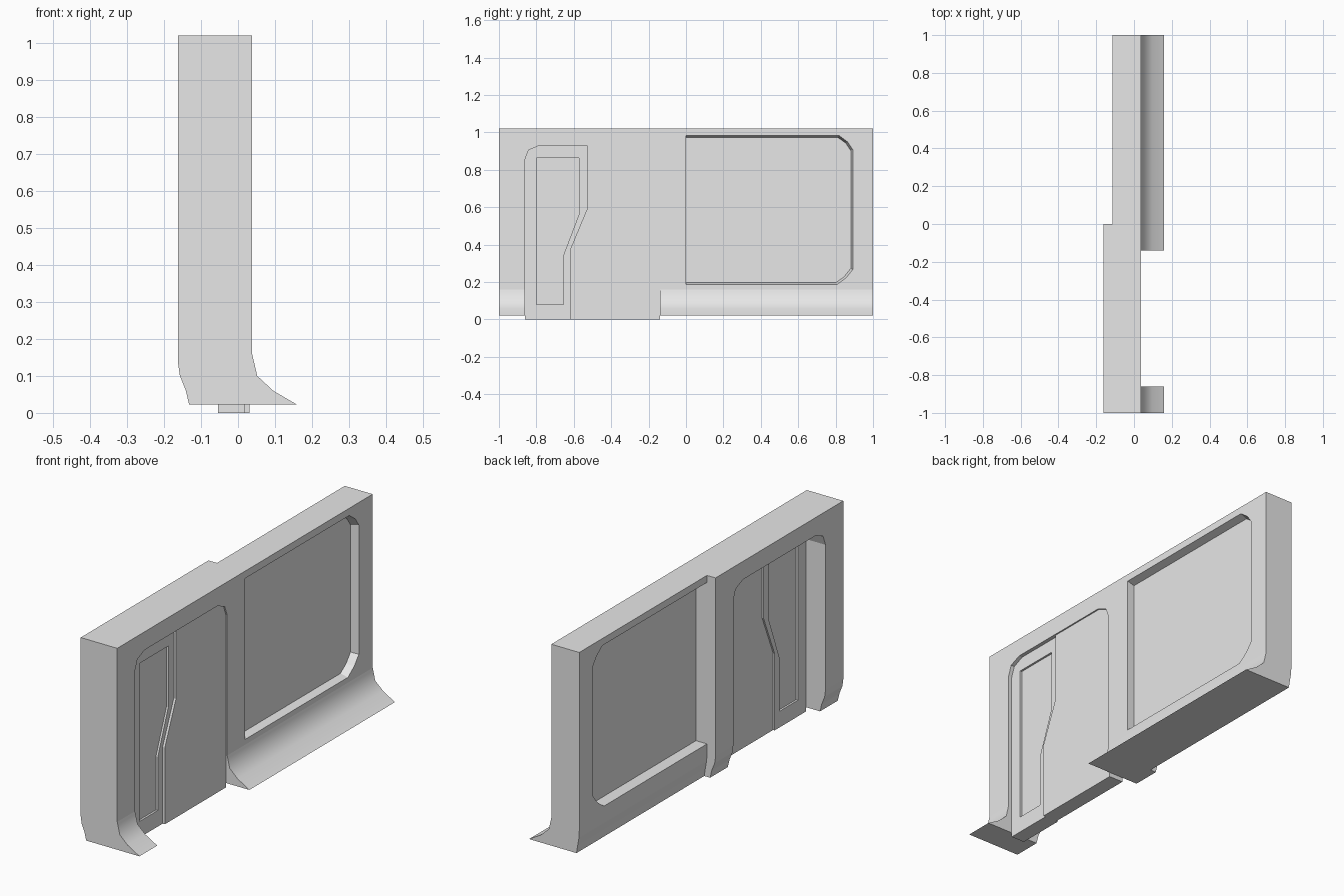
import bpy, bmesh

if "Cube" in bpy.data.objects:
    bpy.data.objects.remove(bpy.data.objects["Cube"])

grey = bpy.data.materials.new("plain grey")
grey.diffuse_color = (0.8, 0.8, 0.8, 1)
grey.use_nodes = True
grey.node_tree.nodes["Principled BSDF"].inputs["Base Color"].default_value = grey.diffuse_color


def loft(name, ring_a, ring_b):
    """Solid between two matching rings of 3D points."""
    bm = bmesh.new()
    a = [bm.verts.new(p) for p in ring_a]
    b = [bm.verts.new(p) for p in ring_b]
    n = len(a)
    bm.faces.new(a)
    bm.faces.new(b[::-1])
    for i in range(n):
        j = (i + 1) % n
        bm.faces.new((a[i], b[i], b[j], a[j]))
    bmesh.ops.recalc_face_normals(bm, faces=bm.faces)
    me = bpy.data.meshes.new(name)
    bm.to_mesh(me)
    bm.free()
    me.materials.append(grey)
    ob = bpy.data.objects.new(name, me)
    bpy.context.collection.objects.link(ob)
    return ob


def along_y(name, xz, y0, y1):
    return loft(name, [(x, y0, z) for x, z in xz], [(x, y1, z) for x, z in xz])


def along_x(name, yz, x0, x1, yz1=None):
    return loft(name, [(x0, y, z) for y, z in yz], [(x1, y, z) for y, z in yz1 or yz])


def cut(ob, cutter):
    """Subtract the cutter, bake the result and discard the cutter."""
    mod = ob.modifiers.new("cut", 'BOOLEAN')
    mod.operation = 'DIFFERENCE'
    mod.solver = 'EXACT'
    mod.object = cutter
    deps = bpy.context.evaluated_depsgraph_get()
    me = bpy.data.meshes.new_from_object(ob.evaluated_get(deps))
    ob.modifiers.clear()
    ob.data = me
    bpy.data.objects.remove(cutter)


def smooth_skirt(ob):
    """Smooth only the curved skirt faces on the outer side."""
    for p in ob.data.polygons:
        p.use_smooth = p.normal.z > 0.1 and p.center.z < 0.147


# Shared outer side of the wall: flat face, thin lip, flared skirt
OUTER = [(0.038, 1.02), (0.038, 0.16), (0.041, 0.147),
         (0.052, 0.10), (0.095, 0.06), (0.16, 0.022)]

# Wall half with the doorway
door_wall = along_y("door_wall", OUTER + [
    (-0.132, 0.022), (-0.141, 0.06), (-0.157, 0.10), (-0.162, 0.135), (-0.162, 1.02)], -1, 0)
arch_left = [(-0.861, 0.855), (-0.842, 0.905), (-0.785, 0.93)]
arch_right = [(-0.215, 0.93), (-0.158, 0.905), (-0.139, 0.855)]
cut(door_wall, along_x("doorway_cutter",
    [(-0.861, -0.1)] + arch_left + arch_right + [(-0.139, -0.1)], -0.3, 0.3))
smooth_skirt(door_wall)

# Sliding door leaves, meeting at a kinked seam and slightly offset in depth
seam = [(-0.53, 0.93), (-0.53, 0.588), (-0.617, 0.38), (-0.617, 0)]
narrow_door = along_x("narrow_door", [(-0.861, 0)] + arch_left + seam, -0.054, 0.019)
wide_door = along_x("wide_door",
    seam[::-1] + arch_right + [(-0.139, 0)], -0.046, 0.031)

# Recessed pane on both sides of the narrow door
pane = [(-0.80, 0.08), (-0.655, 0.08), (-0.655, 0.345),
        (-0.573, 0.56), (-0.573, 0.863), (-0.80, 0.863)]
for x0, x1 in ((0.009, 0.1), (-0.1, -0.044)):
    cut(narrow_door, along_x("pane_cutter", pane, x0, x1))

# Wall half with the large window
window_wall = along_y("window_wall", OUTER + [
    (-0.10, 0.022), (-0.106, 0.06), (-0.113, 0.10), (-0.115, 0.135), (-0.115, 1.02)], 0, 1)


def window(g):
    """Window outline, open at the wall joint, shrunk by g."""
    return [(-0.02, 0.185 + g), (0.807 - g / 2, 0.185 + g), (0.857 - g, 0.222 + g / 2),
            (0.893 - g, 0.267 + g / 2), (0.893 - g, 0.909 - g / 2),
            (0.865 - g, 0.95 - g / 2), (0.818 - g / 2, 0.985 - g), (-0.02, 0.985 - g)]


# Bevelled recess outside, deep straight recess inside
cut(window_wall, along_x("outer_window_cutter", window(0.012), 0.0, 0.038 + 0.004, window(0)))
cut(window_wall, along_x("inner_window_cutter", window(0.0), -0.3, -0.055))
smooth_skirt(window_wall)
